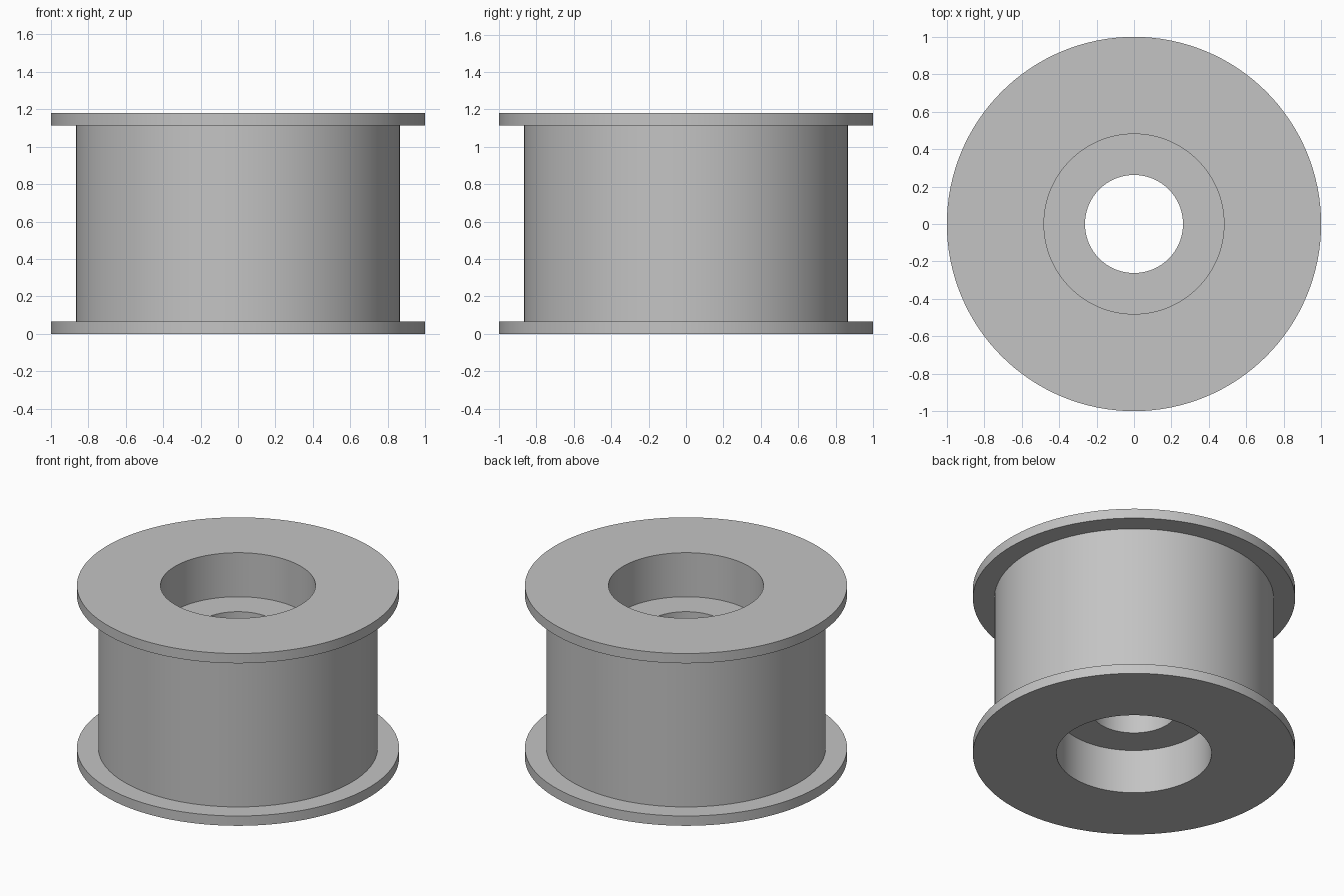
import bpy
import bmesh
import math

SEGMENTS = 128
HEIGHT = 1.18
FLANGE = 0.067
STEP_DEPTH = 0.302
R_FLANGE, R_BODY, R_RECESS, R_HOLE = 1.0, 0.867, 0.481, 0.262

cube = bpy.data.objects.get("Cube")
if cube:
    bpy.data.objects.remove(cube, do_unlink=True)

# Single plain grey
grey = bpy.data.materials.new("plain_grey")
grey.use_nodes = True
colour = (0.55, 0.55, 0.55, 1)
grey.diffuse_color = colour
grey.node_tree.nodes["Principled BSDF"].inputs["Base Color"].default_value = colour

# Lower half of the cross-section, from the through hole out to the drum wall
half = [
    (R_HOLE, STEP_DEPTH),
    (R_RECESS, STEP_DEPTH),
    (R_RECESS, 0),
    (R_FLANGE, 0),
    (R_FLANGE, FLANGE),
    (R_BODY, FLANGE),
]
# The upper half mirrors it
profile = half + [(r, HEIGHT - z) for r, z in reversed(half)]

# Turn the closed section around the z axis
bm = bmesh.new()
verts = [bm.verts.new((r, 0, z)) for r, z in profile]
edges = [bm.edges.new((a, b)) for a, b in zip(verts, verts[1:] + verts[:1])]
bmesh.ops.spin(bm, geom=verts + edges, cent=(0, 0, 0), axis=(0, 0, 1),
               angle=math.tau, steps=SEGMENTS, use_merge=True)
bmesh.ops.remove_doubles(bm, verts=bm.verts, dist=0.0001)
bmesh.ops.recalc_face_normals(bm, faces=bm.faces)

mesh = bpy.data.meshes.new("flanged_spool")
bm.to_mesh(mesh)
bm.free()
mesh.materials.append(grey)
spool = bpy.data.objects.new("flanged_spool", mesh)
bpy.context.collection.objects.link(spool)

# Smooth walls, crisp rims
bpy.ops.object.select_all(action="DESELECT")
spool.select_set(True)
bpy.context.view_layer.objects.active = spool
bpy.ops.object.shade_smooth_by_angle(angle=math.radians(30))
